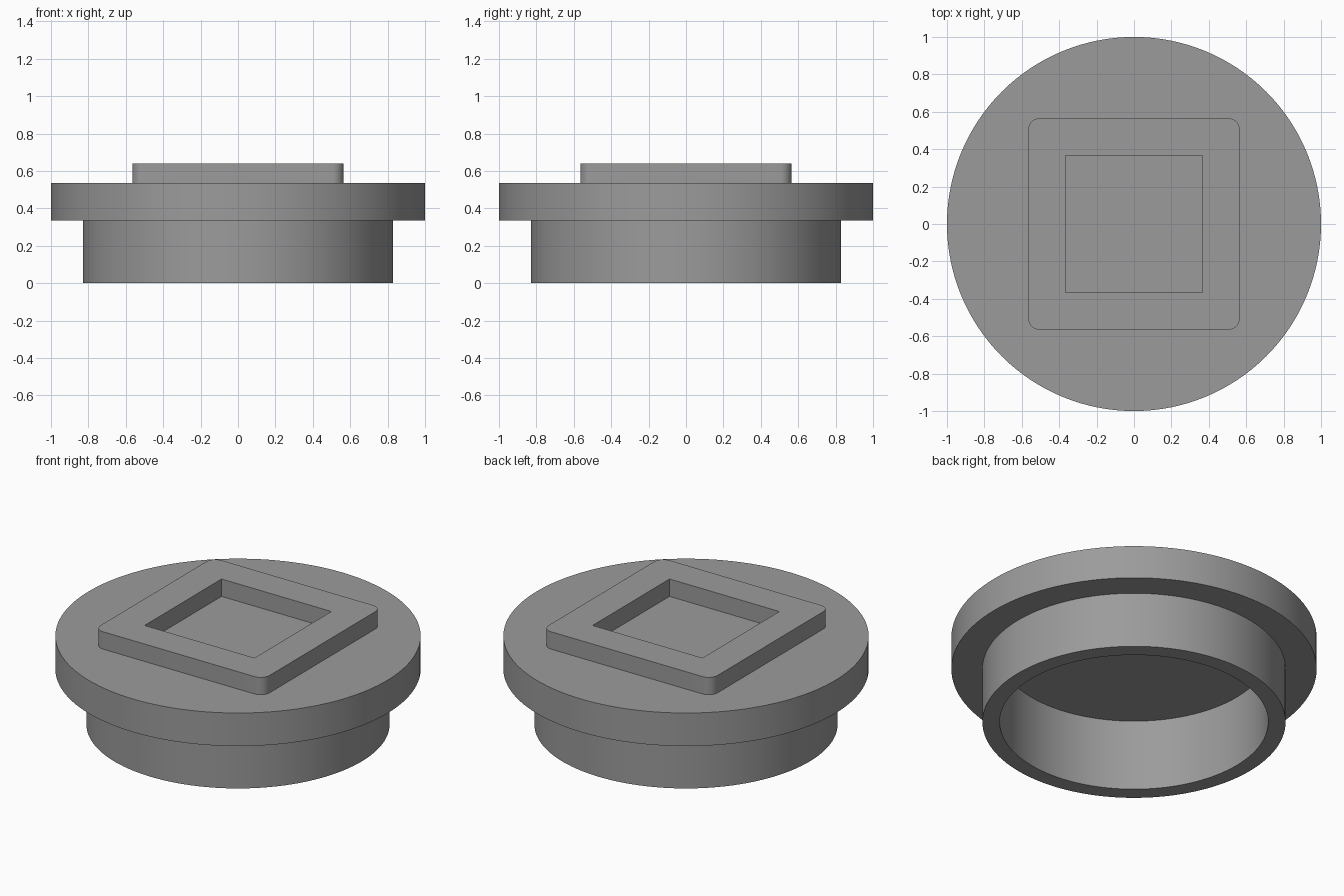
import bpy, bmesh, math

if "Cube" in bpy.data.objects:
    bpy.data.objects.remove(bpy.data.objects["Cube"])

grey = bpy.data.materials.new("grey")
grey.diffuse_color = (0.33, 0.33, 0.33, 1)
grey.use_nodes = True
grey.node_tree.nodes["Principled BSDF"].inputs["Base Color"].default_value = grey.diffuse_color


def finish(bm, name):
    bmesh.ops.recalc_face_normals(bm, faces=bm.faces)
    mesh = bpy.data.meshes.new(name)
    bm.to_mesh(mesh)
    bm.free()
    mesh.materials.append(grey)
    obj = bpy.data.objects.new(name, mesh)
    bpy.context.collection.objects.link(obj)
    bpy.context.view_layer.objects.active = obj
    obj.select_set(True)
    bpy.ops.object.shade_smooth_by_angle(angle=math.radians(30))
    obj.select_set(False)


# Round plug: flange, hollow skirt and cavity ceiling, turned from one profile
SEGMENTS = 128
profile = [(1.0, 0.535), (1.0, 0.335), (0.83, 0.335), (0.83, 0.0),
           (0.735, 0.0), (0.735, 0.43)]
bm = bmesh.new()
rings = [[bm.verts.new((r * math.cos(2 * math.pi * i / SEGMENTS),
                        r * math.sin(2 * math.pi * i / SEGMENTS), z))
          for i in range(SEGMENTS)] for r, z in profile]
for a, b in zip(rings, rings[1:]):
    for i in range(SEGMENTS):
        j = (i + 1) % SEGMENTS
        bm.faces.new((a[i], a[j], b[j], b[i]))
bm.faces.new(rings[0])
bm.faces.new(rings[-1])
finish(bm, "flanged_plug")

# Raised square frame: rounded outside, sharp square opening
OUTER, INNER, RADIUS, STEPS = 0.565, 0.367, 0.06, 8
Z0, Z1 = 0.535, 0.64
bm = bmesh.new()
outer, inner = [], []
for q in range(4):
    start = q * math.pi / 2
    sx, sy = [(1, 1), (-1, 1), (-1, -1), (1, -1)][q]
    inner.append([bm.verts.new((sx * INNER, sy * INNER, z)) for z in (Z0, Z1)])
    for k in range(STEPS + 1):
        t = start + k / STEPS * math.pi / 2
        x = sx * (OUTER - RADIUS) + RADIUS * math.cos(t)
        y = sy * (OUTER - RADIUS) + RADIUS * math.sin(t)
        outer.append([bm.verts.new((x, y, z)) for z in (Z0, Z1)])
for loop in (outer, inner):
    for a, b in zip(loop, loop[1:] + loop[:1]):
        bm.faces.new((a[0], b[0], b[1], a[1]))
# Top and bottom of the frame, one side and one corner fan at a time
n = STEPS + 1
for level in (0, 1):
    for q in range(4):
        corner = inner[q][level]
        for k in range(STEPS):
            bm.faces.new((corner, outer[q * n + k][level], outer[q * n + k + 1][level]))
        bm.faces.new((corner, outer[q * n + STEPS][level],
                      outer[(q + 1) * n % (4 * n)][level], inner[(q + 1) % 4][level]))
finish(bm, "square_frame")
